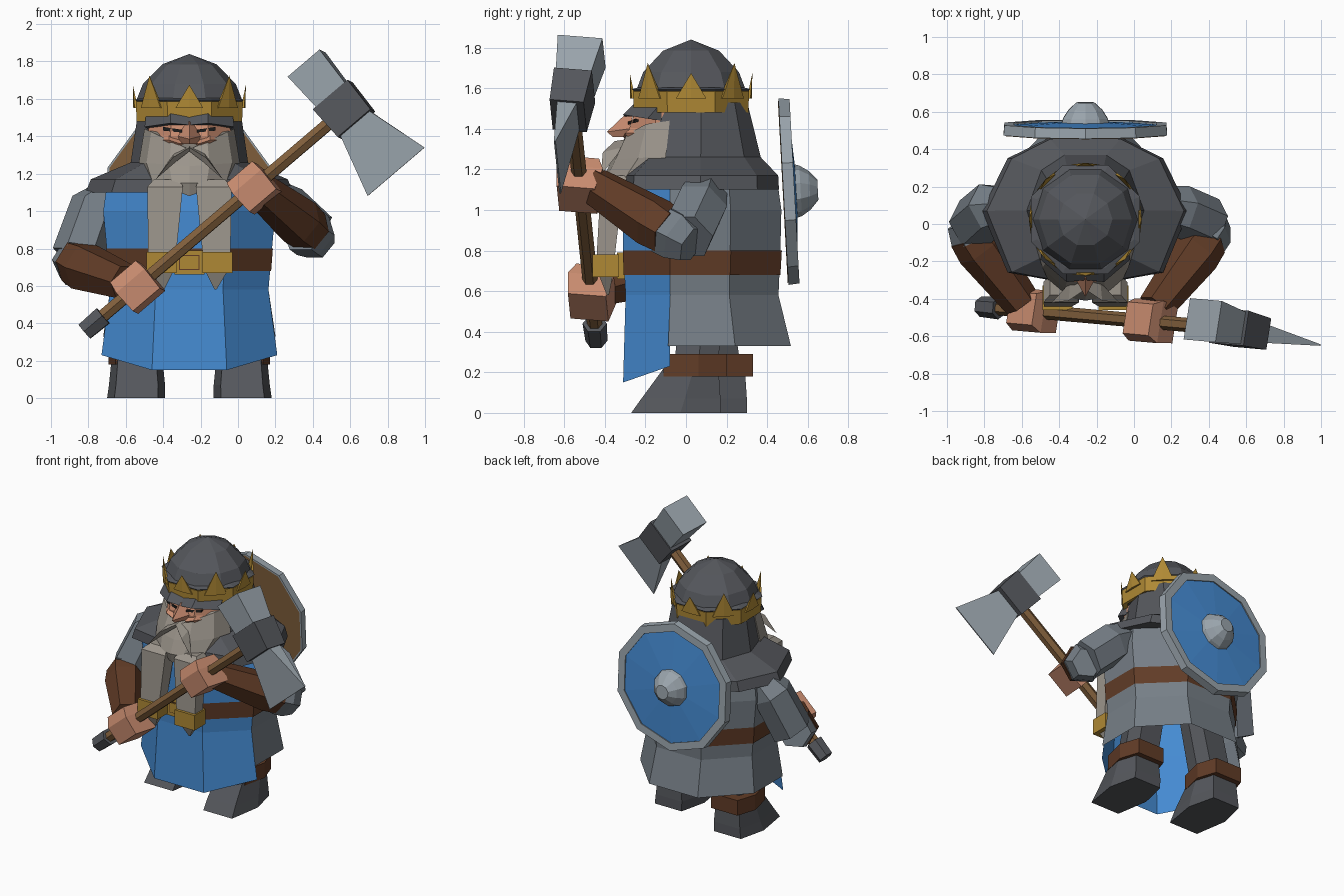
import bpy, bmesh
from math import sin, cos, pi
from mathutils import Vector as V

if "Cube" in bpy.data.objects:
    bpy.data.objects.remove(bpy.data.objects["Cube"])

CX = -0.26  # body centre line


def material(name, rgb):
    m = bpy.data.materials.new(name)
    m.diffuse_color = (*rgb, 1)
    m.use_nodes = True
    m.node_tree.nodes["Principled BSDF"].inputs["Base Color"].default_value = m.diffuse_color
    return m


BLUE = material("blue_cloth", (.06, .26, .65))
SKIN = material("skin", (.58, .26, .16))
LEATHER = material("leather", (.12, .045, .02))
WOOD = material("wood", (.22, .115, .045))
GOLD = material("gold", (.43, .25, .035))
DARK = material("dark_iron", (.09, .095, .107))
MAIL = material("mail", (.18, .21, .24))
STEEL = material("steel", (.32, .37, .41))
HAIR = material("grey_hair", (.33, .3, .26))
BLACK = material("eye_dark", (.01, .01, .01))


def loft(name, rings, mat, caps=True, closed=True):
    """Skin a list of point rings into one flat-shaded mesh."""
    bm = bmesh.new()
    vs = [[bm.verts.new(p) for p in r] for r in rings]
    n = len(vs[0])
    for a, b in zip(vs, vs[1:]):
        for i in range(n if closed else n - 1):
            j = (i + 1) % n
            bm.faces.new((a[i], a[j], b[j], b[i]))
    if caps:
        bm.faces.new(vs[0])
        bm.faces.new(vs[-1])
    bmesh.ops.remove_doubles(bm, verts=bm.verts, dist=1e-5)
    bmesh.ops.recalc_face_normals(bm, faces=bm.faces)
    me = bpy.data.meshes.new(name)
    bm.to_mesh(me)
    bm.free()
    me.materials.append(mat)
    ob = bpy.data.objects.new(name, me)
    bpy.context.collection.objects.link(ob)
    return ob


def tube(name, path, mat, n=6, phase=0.0, axis=None, caps=True):
    """Rings of given radius along a path [(point, radius), ...]."""
    ax = V(axis) if axis else V(path[-1][0]) - V(path[0][0])
    ax.normalize()
    up = V((0, 0, 1)) if abs(ax.z) < .95 else V((0, 1, 0))
    x = up.cross(ax).normalized()
    y = ax.cross(x)
    ang = [2 * pi * i / n + phase for i in range(n)]
    loft(name, [[V(p) + (x * cos(a) + y * sin(a)) * r for a in ang] for p, r in path], mat, caps)


def rect(x, hx, y0, y1, z):
    return [(x - hx, y0, z), (x + hx, y0, z), (x + hx, y1, z), (x - hx, y1, z)]


def hexa(x, hx, y0, y1, z):
    """Foot-shaped hexagon: narrower at toe and heel."""
    ym = y0 * .45 + y1 * .55
    return [(x + hx * i, y, z) for i, y in
            [(-.75, y0), (.75, y0), (1, ym), (.7, y1), (-.7, y1), (-1, ym)]]


def box(name, x, hx, y0, y1, z0, z1, mat):
    loft(name, [rect(x, hx, y0, y1, z0), rect(x, hx, y0, y1, z1)], mat)


def turned(name, prof, mat, n, phase=0.0, caps=True):
    tube(name, [((CX, .025, z), r) for z, r in prof], mat, n, phase, (0, 0, 1), caps)


# Torso: eight-sided section shared by mail shirt, tabard and belt
FRONT = [(-.47, -.08), (-.2, -.31), (.2, -.31), (.47, -.08)]
BACK = [(.47, -.08), (.47, .22), (.2, .47), (-.2, .47), (-.47, .22), (-.47, -.08)]


def sect(pts, z, sx=1.0, sy=1.0):
    zs = z if isinstance(z, list) else [z] * len(pts)
    return [(CX + x * sx, y * sy, h) for (x, y), h in zip(pts, zs)]


loft("mail_shirt", [sect(BACK, 1.17, .93, .95), sect(BACK, 1.0, .98), sect(BACK, .8, .94, .99),
     sect(BACK, .58, .9, .97), sect(BACK, .33, .98, 1.1)], MAIL, False, False)
loft("tabard", [sect(FRONT, 1.17, .93, .9), sect(FRONT, 1.0, .98), sect(FRONT, .8, .94),
     sect(FRONT, .58, .9, .96), sect(FRONT, [.23, .15, .15, .23], 1, 1)], BLUE, False, False)
RING = FRONT[:3] + BACK[:5]
loft("belt", [sect(RING, .68, .93, .99), sect(RING, .8, .95, 1.005)], LEATHER, False)
box("belt_buckle", CX, .08, -.34, -.29, .66, .79, GOLD)
box("buckle_plate", CX, .055, -.345, -.3, .685, .765, LEATHER)
box("buckle_centre", CX, .05, -.35, -.3, .69, .76, GOLD)

# Hood and shoulder cape
CAPE = [(-.2, -.31), (.2, -.31), (.42, -.27), (.56, .07), (.42, .36), (.2, .47),
        (-.2, .47), (-.42, .36), (-.56, .07), (-.42, -.27)]


def cape_ring(z, sx, sy):
    return [(CX + x * sx, .08 + (y - .08) * sy, z) for x, y in CAPE]


loft("mail_hood", [cape_ring(1.1, .99, .97), cape_ring(1.17, .94, .96), cape_ring(1.26, .56, .74),
     cape_ring(1.53, .49, .57)], DARK)

# Helmet and crown
turned("helmet", [(1.5, .27), (1.6, .28), (1.68, .248), (1.785, .145), (1.84, 0.0)], DARK, 10)
turned("helmet_rim", [(1.58, .3), (1.595, .315), (1.605, .28)], DARK, 8, pi / 8)
turned("crown_band", [(1.49, .27), (1.48, .305), (1.585, .31), (1.59, .28)],
       GOLD, 8, pi / 8, False)
for k in range(8):
    a = k * pi / 4
    r, t = V((cos(a), sin(a), 0)), V((-sin(a), cos(a), 0))
    c = V((CX, .025, 1.55))
    tip = c + r * .302 + V((0, 0, .175 if k % 2 else .125))
    base = [c + r * .275 - t * .075, c + r * .293 - t * .075, c + r * .3,
            c + r * .293 + t * .075, c + r * .275 + t * .075]
    loft("crown_point", [base, [tip] * 5], GOLD)

# Face
loft("head", [[(CX + x * s, y, z) for x, y in
     [(-.23, 0), (-.22, -.15), (-.1, f), (.1, f), (.22, -.15), (.23, 0)]]
     for z, s, f in [(1.28, .9, -.26), (1.4, 1, -.28), (1.52, .98, -.24)]], SKIN)
loft("nose", [[(CX - .02, -.26, 1.47), (CX, -.29, 1.48), (CX + .02, -.26, 1.47)],
     [(CX - .06, -.28, 1.4), (CX, -.39, 1.385), (CX + .06, -.28, 1.4)],
     [(CX - .05, -.27, 1.36), (CX, -.36, 1.36), (CX + .05, -.27, 1.36)]], SKIN)
for s in (-1, 1):
    def P(x, y, z):
        return (CX + s * x, y, z)
    loft("brow", [[P(0, -.26, 1.5), P(0, -.3, 1.46), P(0, -.24, 1.465)],
         [P(.1, -.24, 1.54), P(.1, -.31, 1.47), P(.1, -.25, 1.46)],
         [P(.23, -.12, 1.53), P(.24, -.19, 1.45), P(.22, -.12, 1.44)]], DARK)
    loft("eye", [[P(.04, -.287, 1.42), P(.04, -.285, 1.435), P(.04, -.26, 1.43)],
         [P(.14, -.255, 1.43), P(.14, -.25, 1.45), P(.14, -.22, 1.44)]], BLACK)
    loft("cheek", [[P(.03, -.28, 1.37), P(.05, -.31, 1.36), P(.05, -.27, 1.33)],
         [P(.11, -.27, 1.405), P(.11, -.3, 1.38), P(.11, -.26, 1.33)],
         [P(.21, -.16, 1.4), P(.21, -.17, 1.38), P(.2, -.15, 1.34)]], SKIN)
    # Moustache and braided beard strands with gold clasps
    loft("moustache", [[P(0, -.28, 1.35), P(0, -.35, 1.34), P(0, -.33, 1.32)],
         [P(.08, -.31, 1.31), P(.09, -.41, 1.285), P(.07, -.38, 1.265)],
         [P(.18, -.42, 1.17)] * 3], HAIR)
    loft("beard_strand", [rect(CX + s * x, hx, y0, y1, z) for x, hx, y0, y1, z in
         [(.12, .07, -.38, -.28, 1.17), (.13, .095, -.42, -.31, 1.13), (.145, .075, -.44, -.35, .78),
          (.145, .06, -.43, -.36, .68), (.14, .005, -.39, -.38, .58)]], HAIR)
    box("beard_clasp", CX + s * .15, .08, -.46, -.33, .67, .78, GOLD)

    # Legs and boots, one foot a step ahead
    x, y = CX + s * .28, -.13 * (s > 0)
    loft("leg", [hexa(x, .12, .06 + y, .28 + y, .15), hexa(x - s * .06, .12, .0, .2, .72)], DARK)
    loft("boot", [hexa(x + s * .005, .155, -.14 + y, .3 + y, 0), hexa(x, .15, -.09 + y, .3 + y, .07),
         hexa(x, .135, .02 + y, .29 + y, .22)], DARK)
    loft("boot_cuff", [hexa(x, .152, .02 + y, .33 + y, z) for z in (.18, .29)], LEATHER)

# Beard: front bib whose sides rise to the cheeks
loft("beard", [[(CX + hw * k, yb + (yf - yb) * f, z + rise * abs(k)) for k, f in
     [(-1, 0), (-.85, .5), (-.4, .92), (0, 1), (.4, .92), (.85, .5), (1, 0)]]
     for z, hw, yb, yf, rise in [(1.33, .24, -.08, -.31, .11), (1.24, .27, -.1, -.37, .02),
                                 (1.15, .23, -.2, -.41, .0), (1.08, .08, -.3, -.39, .03)]], HAIR)

# Axe: local frame with u along the shaft, v from hammer to blade
C = V((.57, -.565, 1.54))
u = V((1.35, -.12, 1.15)).normalized()
v = V((.48, -.12, -.575)).normalized()
w = u.cross(v)


def axe_part(name, secs, mat, o=C):
    loft(name, [[o + v * d + u * (a * i) + w * (b * j) for i, j in
         [(-1, -1), (1, -1), (1, 1), (-1, 1)]] for d, a, b in secs], mat)


axe_part("axe_hammer", [(-.32, .112, .112), (-.08, .1, .085)], STEEL)
axe_part("axe_socket", [(-.1, .122, .095), (.1, .115, .085)], DARK)
axe_part("axe_blade", [(.09, .1, .05), (.435, .2, .004)], STEEL)
tube("axe_shaft", [(C - u * 1.72, .038), (C + u * .1, .038)], WOOD, 6)
tube("axe_pommel", [(C - u * 1.83, .055), (C - u * 1.7, .06)], DARK, 6)
for t in (-1.46, -.64):
    axe_part("hand", [(-.1, .09, .085), (-.03, .1, .115), (.1, .095, .095)], SKIN, C + u * t)

# Arms: mail sleeves and leather bracers
tube("right_sleeve", [((-.68, .1, 1.09), .11), ((-.76, .09, 1.02), .14), ((-.86, .0, .74), .145)], MAIL, 6)
tube("right_elbow", [((-.89, .02, .74), .115), ((-.85, -.07, .72), .135)], MAIL, 6)
tube("right_bracer", [((-.88, -.05, .73), .12), ((-.82, -.13, .7), .135), ((-.6, -.42, .62), .1)], LEATHER, 6)
tube("left_sleeve", [((.15, .09, 1.08), .12), ((.25, .07, 1.02), .14), ((.41, .0, .87), .14)], MAIL, 6)
tube("left_elbow", [((.43, .03, .83), .1), ((.4, -.03, .87), .135), ((.36, -.09, .9), .135)], MAIL, 6)
tube("left_bracer", [((.39, -.08, .89), .12), ((.33, -.16, .94), .132), ((.11, -.45, 1.12), .095)], LEATHER, 6)

# Round shield carried on the back
O = V((CX, .48, 1.09))
A = V((0, 1, .054)).normalized()


def shield_part(name, prof, mat, caps=True):
    tube(name, [(O + A * d, r) for d, r in prof], mat, 10, pi / 10, A, caps)


shield_part("shield_rim", [(.0, .41), (.0, .46), (.055, .455), (.055, .4), (.0, .41)], STEEL, False)
shield_part("shield_back", [(-.003, .45), (.025, .42)], WOOD)
shield_part("shield_face", [(.028, .41), (.045, .405), (.065, .1)], BLUE)
shield_part("shield_boss", [(.05, .135), (.085, .125), (.13, .095), (.17, .05)], STEEL)
